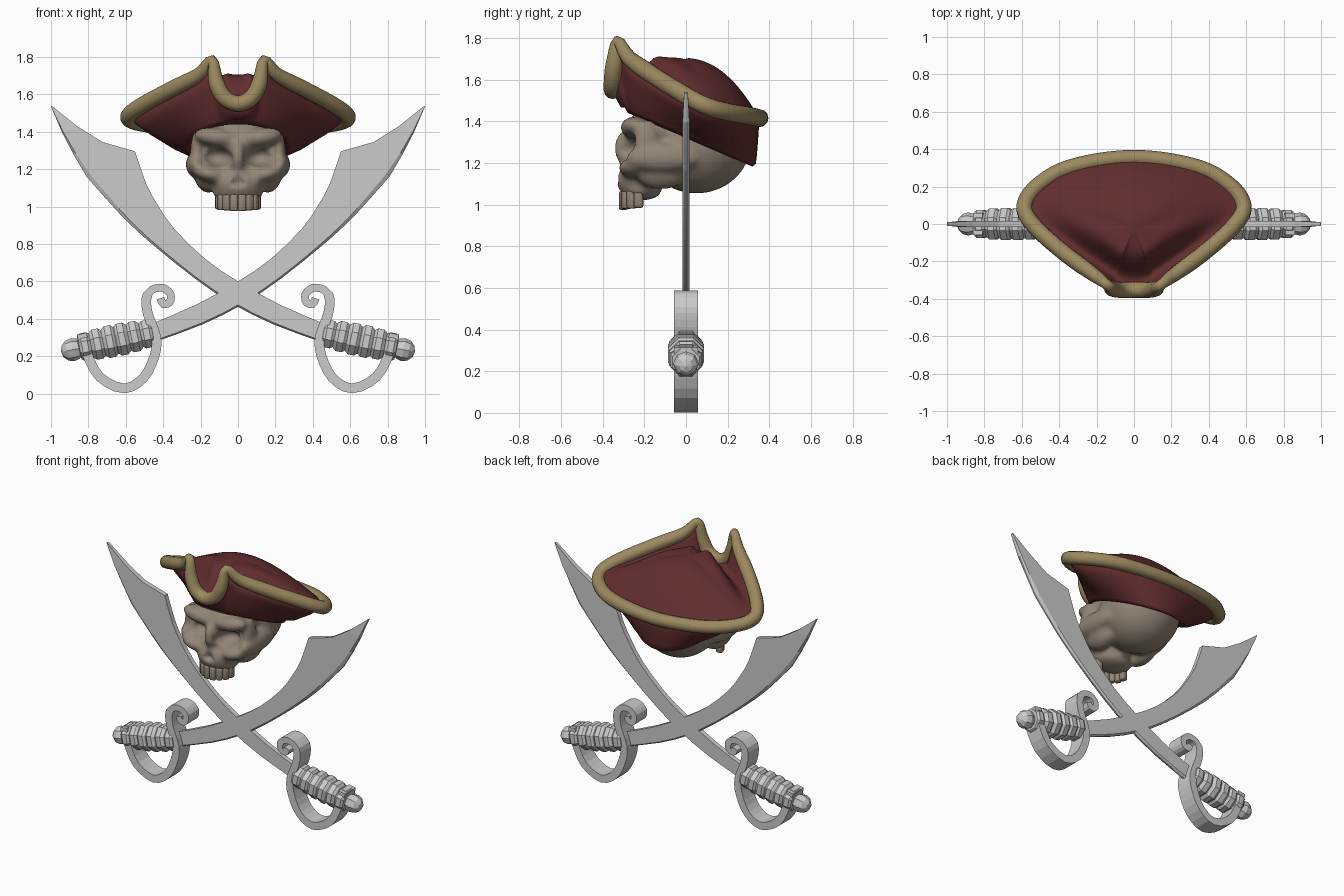
import bpy, bmesh
from math import sin, cos, pi, atan2, radians
from mathutils import Vector, Matrix

if "Cube" in bpy.data.objects:
    bpy.data.objects.remove(bpy.data.objects["Cube"])


def material(name, rgb):
    m = bpy.data.materials.new(name)
    m.diffuse_color = (*rgb, 1)
    m.use_nodes = True
    m.node_tree.nodes["Principled BSDF"].inputs["Base Color"].default_value = m.diffuse_color
    return m


BONE = material("bone", (0.29, 0.235, 0.18))
RED = material("red_felt", (0.125, 0.027, 0.028))
GOLD = material("gold_trim", (0.33, 0.25, 0.115))


def finish(name, bm, mat=None, smooth=False, mirror=False):
    bmesh.ops.recalc_face_normals(bm, faces=bm.faces)
    for f in bm.faces:
        f.smooth = smooth
    me = bpy.data.meshes.new(name)
    bm.to_mesh(me)
    bm.free()
    ob = bpy.data.objects.new(name, me)
    bpy.context.collection.objects.link(ob)
    if mat:
        me.materials.append(mat)
    if mirror:
        ob.modifiers.new("mirror", 'MIRROR')
    return ob


def spline(pts, steps, closed=False):
    """Catmull-Rom samples through the points."""
    p = [Vector(q) for q in pts]
    n = len(p)
    get = (lambda i: p[i % n]) if closed else (lambda i: p[max(0, min(n - 1, i))])
    out = []
    for i in range(n if closed else n - 1):
        a, b, c, d = (get(i + k) for k in (-1, 0, 1, 2))
        for s in range(steps):
            t = s / steps
            out.append(0.5 * (2 * b + (c - a) * t + (2 * a - 5 * b + 4 * c - d) * t * t
                              + (3 * b - a - 3 * c + d) * t ** 3))
    if not closed:
        out.append(p[-1])
    return out


def loft(bm, rings, closed=True, caps=False):
    vs = [[bm.verts.new(p) for p in r] for r in rings]
    for a, b in zip(vs, vs[1:]):
        n = len(a)
        for i in range(n if closed else n - 1):
            j = (i + 1) % n
            bm.faces.new((a[i], a[j], b[j], b[i]))
    if caps:
        bm.faces.new(vs[0])
        bm.faces.new(vs[-1])
    return vs


# Sabre blades: back edge and cutting edge in pairs, ground to a sharp edge
back = [(.47, .37), (.225, .475), (0, .6), (-.175, .72), (-.34, .88), (-.43, 1.01), (-.49, 1.12),
        (-.55, 1.295), (-.725, 1.345), (-.86, 1.43), (-.998, 1.54)]
edge = [(.42, .285), (.19, .37), (-.03, .48), (-.23, .615), (-.43, .775), (-.55, .88), (-.65, .98),
        (-.81, 1.16), (-.88, 1.28), (-.94, 1.395), (-1, 1.535)]
back, edge = (spline(q[:8], 2) + [Vector(p) for p in q[8:]] for q in (back, edge))
rings = []
for b, e in zip(back, edge):
    b, e = Vector((b[0], 0, b[1])), Vector((e[0], 0, e[1]))
    t = Vector((0, .0165 if b.z < 1.5 else .009, 0))
    g = b.lerp(e, .92)
    rings.append([b - t, b + t, g + t, e + t * .3, e - t * .3, g - t])
bm = bmesh.new()
loft(bm, rings, caps=True)
finish("sabre_blades", bm, mirror=True)

# Guards: flat band along an S curve with a curled end
path = spline([(.835, 0, .32), (.81, 0, .22), (.74, 0, .09), (.61, 0, .028), (.505, 0, .085),
               (.447, 0, .2), (.437, 0, .3), (.48, 0, .42), (.49, 0, .505), (.46, 0, .555),
               (.40, 0, .565), (.36, 0, .53), (.367, 0, .487), (.4, 0, .48), (.415, 0, .51)], 3)
rings = []
for i, p in enumerate(path):
    d = (path[min(i + 1, len(path) - 1)] - path[max(i - 1, 0)]).normalized()
    w = .026 if i < len(path) * .6 else .021
    n = Vector((-d.z, 0, d.x)) * w
    y = Vector((0, .058, 0))
    rings.append([p - n - y, p + n - y, p + n + y, p - n + y])
bm = bmesh.new()
loft(bm, rings, caps=True)
finish("guards", bm, mirror=True)

# Grips: ribbed eight-sided lathe, leaning outwards and down
start, end = Vector((.455, 0, .325)), Vector((.85, 0, .245))
axis = end - start
side = Vector((axis.z, 0, -axis.x)).normalized()
profile = [(0, .05)]
ribs = 6
for k in range(ribs):
    r = .076 + .018 * sin(pi * (k + .5) / ribs)
    profile += [((k + u) / ribs, r * f) for u, f in ((.03, .86), (.25, 1), (.75, 1), (.97, .86))]
profile.append((1, .05))
bm = bmesh.new()
loft(bm, [[start + axis * t + (side * cos(a) + Vector((0, 1, 0)) * sin(a)) * r
           for a in (2 * pi * (k + .5) / 8 for k in range(8))] for t, r in profile], caps=True)
finish("grips", bm, mirror=True)

# Pommels
bm = bmesh.new()
bmesh.ops.create_uvsphere(bm, u_segments=8, v_segments=6, radius=.062,
                          matrix=Matrix.Translation((.885, 0, .235)) @ Matrix.Rotation(radians(101), 4, 'Y'))
finish("pommels", bm, mirror=True)

# Hat: rim line (half, front to back), mirrored to a closed loop
half = [(0, -.352, 1.55), (.075, -.352, 1.585), (.118, -.345, 1.67), (.14, -.328, 1.783),
        (.21, -.275, 1.705), (.36, -.165, 1.625), (.5, -.045, 1.55), (.578, .05, 1.495),
        (.58, .12, 1.465), (.52, .2, 1.445), (.39, .285, 1.43), (.2, .335, 1.42), (0, .353, 1.415)]
rim = spline(half + [(-x, y, z) for x, y, z in half[-2:0:-1]], 4, closed=True)


def opening(p, s=1, dz=0):
    a = atan2(p.y - .02, p.x)
    y = .02 + .315 * s * sin(a)
    return Vector((.285 * s * cos(a), y, 1.32 - .43 * y + dz))


def crown(p, t):
    x, y = p.x * t, -.02 + (p.y + .02) * t
    u = max(-1, min(1, (t - .82) / (.18 if t > .82 else .42)))
    dip = .7 * max(0, p.z - 1.45) * cos(u * pi / 2) ** 2
    k = 2.3 - .8 * min(1, abs(p.x) / .58) ** 2
    return Vector((x, y, 1.705 + (p.z - 1.705) * t ** k - dip))


low = [opening(p) for p in rim]
rings = [[opening(p, .82, .05) for p in rim], [opening(p, .95) for p in rim],
         [p + Vector((0, 0, .02)) for p in low]]
rings += [[a.lerp(b, t) - Vector((0, 0, .015 * sin(pi * t))) for a, b in zip(low, rim)]
          for t in (.3, .65, 1)]
rings += [[crown(p, 1 - k / 16) for p in rim] for k in range(1, 16)]
bm = bmesh.new()
vs = loft(bm, rings)
bm.faces.new(vs[-1])
# soften the folds of the crown
for _ in range(3):
    bmesh.ops.smooth_vert(bm, verts=[v for r in vs[6:] for v in r], factor=.5,
                          use_axis_x=True, use_axis_y=True, use_axis_z=True)
finish("hat", bm, RED, smooth=True)

# Hat trim: thick rounded piping along the rim, pinched at the front peaks
cu = bpy.data.curves.new("hat_trim", 'CURVE')
cu.dimensions = '3D'
cu.bevel_depth = .043
cu.bevel_resolution = 4
sp = cu.splines.new('POLY')
sp.points.add(len(rim) - 1)
for q, p in zip(sp.points, rim):
    q.co = (*p, 1)
    q.radius = 1 - .35 * max(0, min(1, (p.z - 1.66) / .12))
sp.use_cyclic_u = True
sp.use_smooth = True
cu.materials.append(GOLD)
bpy.context.collection.objects.link(bpy.data.objects.new("hat_trim", cu))


# Skull: blended blobs, carved by sockets
def blob(bm, c, r, tilt=0, pair=False):
    for s in ((1, -1) if pair else (1,)):
        m = (Matrix.Translation((c[0] * s, c[1], c[2])) @ Matrix.Rotation(tilt * s, 4, 'Y')
             @ Matrix.Diagonal((*r, 1)))
        bmesh.ops.create_uvsphere(bm, u_segments=24, v_segments=16, radius=1, matrix=m)


bm = bmesh.new()
blob(bm, (0, .05, 1.3), (.255, .265, .247))                      # cranium
blob(bm, (0, -.12, 1.36), (.225, .165, .12))                     # forehead
blob(bm, (.115, -.25, 1.37), (.125, .065, .05), -.15, True)      # brows
blob(bm, (0, -.2, 1.24), (.2, .09, .14))                         # face core
blob(bm, (0, -.285, 1.27), (.04, .06, .09))                      # nose bridge
blob(bm, (.15, -.245, 1.175), (.095, .08, .045), -.25, True)     # cheeks
blob(bm, (.225, -.11, 1.225), (.055, .18, .07), 0, True)         # cheek arches
blob(bm, (.22, -.19, 1.29), (.035, .06, .12), 0, True)           # socket rims
blob(bm, (.17, -.12, 1.15), (.06, .12, .08), .4, True)           # rear jaw
blob(bm, (0, -.225, 1.12), (.135, .11, .1))                      # upper jaw
blob(bm, (0, -.215, 1.07), (.135, .1, .05))                      # gum
skull = finish("skull", bm, BONE)

bm = bmesh.new()
blob(bm, (.115, -.325, 1.268), (.09, .14, .06), -.12, True)      # eye sockets
blob(bm, (.3, -.12, 1.34), (.05, .08, .045), 0, True)            # temples
bmesh.ops.create_cone(bm, cap_ends=True, segments=12, radius1=.05, radius2=.006, depth=.11,
                      matrix=Matrix.Translation((0, -.34, 1.165)))
cutter = finish("socket_cutter", bm)
cutter.hide_render = True

bpy.context.view_layer.objects.active = skull
for kind, props in (('REMESH', dict(mode='VOXEL', voxel_size=.014)),
                    ('SMOOTH', dict(factor=.5, iterations=4)),
                    ('BOOLEAN', dict(operation='DIFFERENCE', object=cutter)),
                    ('REMESH', dict(mode='VOXEL', voxel_size=.012, use_smooth_shade=True)),
                    ('SMOOTH', dict(factor=.5, iterations=3))):
    m = skull.modifiers.new(kind.lower(), kind)
    for k, v in props.items():
        setattr(m, k, v)
    bpy.ops.object.modifier_apply(modifier=m.name)
bpy.data.objects.remove(cutter)

# Teeth: small rounded blocks on an arc
bm = bmesh.new()
for k in range(8):
    a = radians(-80.5 + 23 * k)
    m = (Matrix.Translation((.102 * sin(a), -.212 - .09 * cos(a), 1.02 + .012 * (1 - cos(a))))
         @ Matrix.Rotation(a, 4, 'Z') @ Matrix.Diagonal((.041, .042, .09 - .005 * (k in (2, 5)), 1)))
    bmesh.ops.create_cube(bm, size=1, matrix=m)
bmesh.ops.bevel(bm, geom=bm.edges[:], offset=.01, segments=2, affect='EDGES', profile=.5)
finish("teeth", bm, BONE, smooth=True)
